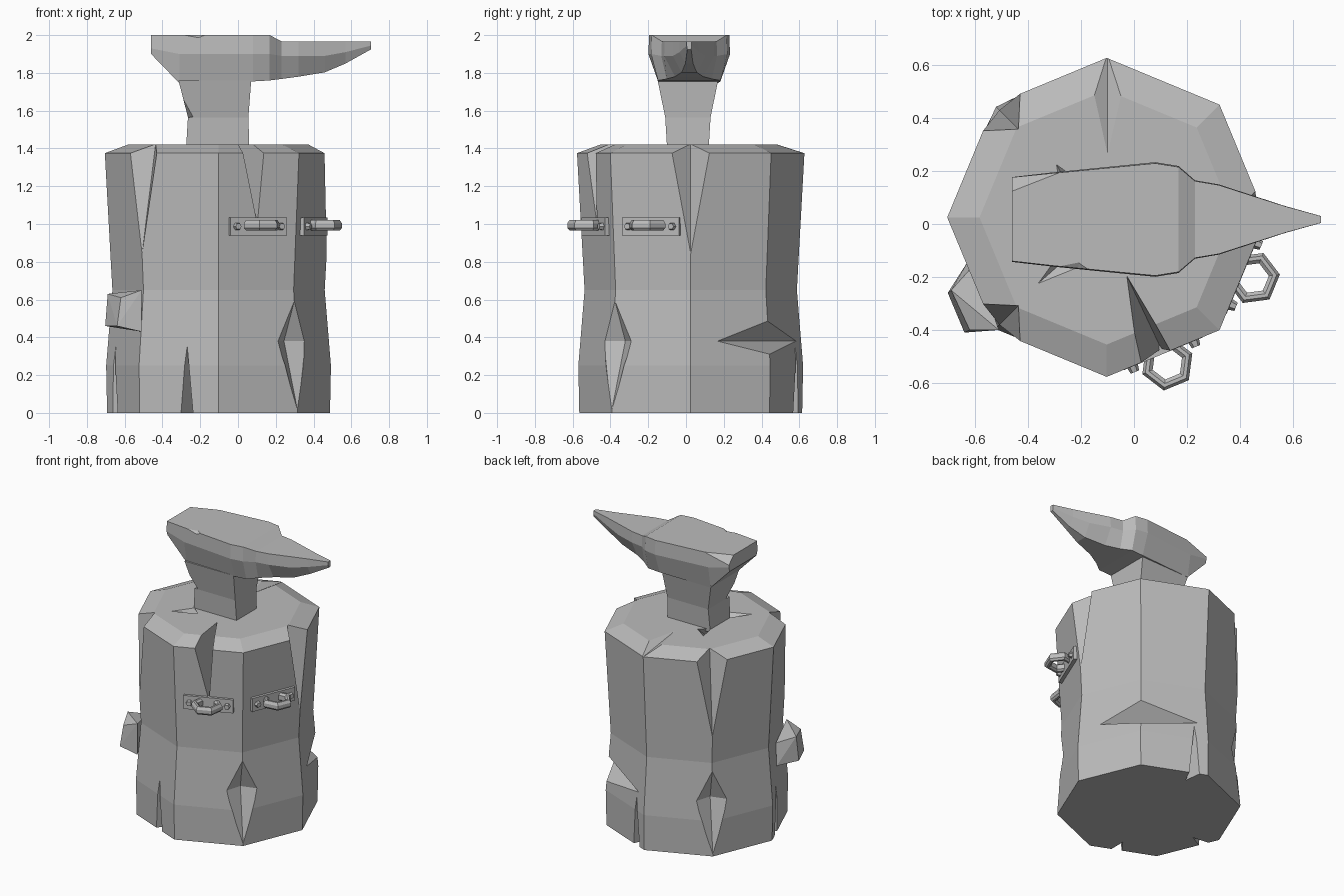
import bpy, bmesh
from math import sin, cos, pi, floor
from mathutils import Vector, Matrix

cube = bpy.data.objects.get("Cube")
if cube:
    bpy.data.objects.remove(cube)

grey = bpy.data.materials.new("plain_grey")
grey.use_nodes = True
grey.diffuse_color = (0.5, 0.5, 0.5, 1)
grey.node_tree.nodes["Principled BSDF"].inputs["Base Color"].default_value = (0.5, 0.5, 0.5, 1)


def finish(name, bm):
    bmesh.ops.recalc_face_normals(bm, faces=bm.faces)
    mesh = bpy.data.meshes.new(name)
    bm.to_mesh(mesh)
    bm.free()
    mesh.materials.append(grey)
    obj = bpy.data.objects.new(name, mesh)
    bpy.context.collection.objects.link(obj)
    return obj


def loft(name, rings):
    """Skin a stack of equal-sized rings and cap both ends."""
    bm = bmesh.new()
    loops = [[bm.verts.new(p) for p in ring] for ring in rings]
    n = len(loops[0])
    for a, b in zip(loops, loops[1:]):
        for i in range(n):
            j = (i + 1) % n
            bm.faces.new((a[i], a[j], b[j], b[i]))
    bm.faces.new(loops[0])
    bm.faces.new(loops[-1])
    return finish(name, bm)


def hull(name, points):
    bm = bmesh.new()
    for p in points:
        bm.verts.new(p)
    bmesh.ops.convex_hull(bm, input=bm.verts)
    return finish(name, bm)


def carve(target, points):
    """Cut a convex chip out of the target."""
    cutter = hull("cutter", points)
    cutter.hide_render = True
    mod = target.modifiers.new("chip", 'BOOLEAN')
    mod.operation = 'DIFFERENCE'
    mod.solver = 'EXACT'
    mod.object = cutter
    bpy.context.view_layer.objects.active = target
    bpy.ops.object.modifier_apply(modifier=mod.name)
    bpy.data.objects.remove(cutter)


# Octagonal stump; k counts its corners anticlockwise from +x
CX, CY = -0.103, 0.025


def at(k, r, z):
    f = k - floor(k)
    a, b = floor(k) * pi / 4, (floor(k) + 1) * pi / 4
    x = cos(a) * (1 - f) + cos(b) * f
    y = sin(a) * (1 - f) + sin(b) * f
    return Vector((CX + r * x, CY + r * y, z))


stump = loft("stump", [[at(k, r, z) for k in range(8)] for r, z in
                       ((0.59, 0.0), (0.595, 0.25), (0.562, 0.65), (0.602, 1.375), (0.48, 1.42))])

# Tall cracks running down from the rim at three corners
for k in (0, 3, 5):
    carve(stump, [at(k, 0.47, 1.43), at(k - 0.29, 0.63, 1.43), at(k + 0.29, 0.63, 1.43),
                  at(k, 0.575, 0.83), at(k, 0.75, 1.43)])
# Front crack above the first handle, and rear crack across the top
carve(stump, [(-0.03, -0.19, 1.43), (0.02, -0.56, 1.43), (0.16, -0.51, 1.43), at(6.5, 0.582, 1.0)])
carve(stump, [(-0.10, 0.19, 1.43), (-0.165, 0.48, 1.43), (-0.03, 0.49, 1.43), (-0.10, 0.64, 1.37)])
# Diamond gouges at two corners
for k in (3, 7):
    carve(stump, [at(k, 0.57, 0.6), at(k, 0.595, 0.0), at(k - 0.25, 0.59, 0.38),
                  at(k + 0.25, 0.59, 0.38), at(k, 0.49, 0.38), at(k, 0.8, 0.38)])
# Axe cut at the back corner
carve(stump, [at(0.32, 0.59, 0.38), at(1.9, 0.595, 0.38), at(1, 0.58, 0.49),
              at(1, 0.592, 0.31), at(1, 0.8, 0.38)])
# Splits at the foot
for k in (1.8, 4.25, 5.6):
    carve(stump, [at(k, 0.47, -0.02), at(k - 0.1, 0.63, -0.02),
                  at(k + 0.1, 0.63, -0.02), at(k, 0.592, 0.37)])
# Short cracks beside the anvil foot
for s in (-1, 1):
    carve(stump, [(-0.385 + 0.04 * (s + 1), 0.245 * s, 1.43), (-0.2, 0.17 * s, 1.43),
                  (-0.28, 0.1 * s, 1.43), (-0.22, 0.1 * s, 1.36)])

# Branch stub on the side
hull("branch_stub", [(-0.60, -0.15, 0.60), (-0.51, -0.40, 0.65), (-0.51, -0.40, 0.43),
                     (-0.62, -0.13, 0.45), (-0.69, -0.25, 0.63), (-0.62, -0.40, 0.61),
                     (-0.64, -0.41, 0.46), (-0.703, -0.26, 0.46)])

# Anvil foot
loft("anvil_foot", [[(x0, y0, z), (x1, y0, z), (x1, y1, z), (x0, y1, z)] for z, x0, x1, y0, y1 in
                    ((1.40, -0.275, 0.06, -0.10, 0.12), (1.565, -0.265, 0.055, -0.11, 0.13),
                     (1.76, -0.315, 0.07, -0.15, 0.17))])
foot = bpy.data.objects["anvil_foot"]
carve(foot, [(-0.29, -0.16, 1.69), (-0.22, -0.14, 1.57), (-0.28, -0.04, 1.56), (-0.32, -0.16, 1.56)])


# Anvil head and horn, six-sided sections along x
def section(x, top, w, mid, low, wl):
    half = [(w, top), (w * 1.02, mid), (wl, low)]
    yc = 0.017
    return ([(x, yc + a, z) for a, z in half] + [(x, yc - a, z) for a, z in reversed(half)])


head = loft("anvil_head", [section(*s) for s in (
    (-0.46, 2.0, 0.157, 1.93, 1.90, 0.15),
    (-0.31, 2.0, 0.174, 1.90, 1.745, 0.15),
    (0.08, 2.0, 0.212, 1.90, 1.755, 0.165),
    (0.168, 2.0, 0.198, 1.90, 1.76, 0.165),
    (0.23, 1.967, 0.145, 1.89, 1.768, 0.12),
    (0.32, 1.967, 0.13, 1.89, 1.78, 0.075),
    (0.46, 1.967, 0.085, 1.89, 1.803, 0.04),
    (0.57, 1.967, 0.05, 1.91, 1.85, 0.02),
    (0.705, 1.967, 0.013, 1.945, 1.925, 0.01))])
# Chipped edges of the head
carve(head, [(-0.36, -0.16, 2.01), (-0.11, -0.2, 2.01), (-0.21, -0.2, 1.965),
             (-0.21, -0.13, 2.01), (-0.21, -0.3, 2.01)])
carve(head, [(-0.47, 0.11, 2.01), (-0.24, 0.2, 2.01), (-0.47, 0.22, 1.9), (-0.47, 0.3, 2.01)])


# Iron brackets: plate, two bolts and a six-sided ring
def bracket(k, label):
    ang = k * pi / 4
    turn = Matrix.Translation((CX, CY, 0.987)) @ Matrix.Rotation(ang, 4, 'Z')
    bm = bmesh.new()
    bmesh.ops.create_cube(bm, size=1, matrix=turn @ Matrix.Translation((0.54, 0, 0))
                          @ Matrix.Diagonal((0.035, 0.325, 0.095, 1)))
    finish("plate_" + label, bm)
    for side in (-1, 1):
        bm = bmesh.new()
        bmesh.ops.create_cone(bm, cap_ends=True, segments=6, radius1=0.023, radius2=0.017, depth=0.03,
                              matrix=turn @ Matrix.Translation((0.565, side * 0.125, 0))
                              @ Matrix.Rotation(pi / 2, 4, 'Y'))
        finish("bolt_" + label, bm)
    # Ring lies flat, with corners along the plate
    bm = bmesh.new()
    tube = ((0.06, 0.018), (0.075, 0.03), (0.09, 0.03), (0.102, 0.012),
            (0.102, -0.012), (0.09, -0.025), (0.075, -0.025), (0.06, -0.014))
    loops = []
    for i in range(6):
        a = i * pi / 3 + pi / 2
        loops.append([bm.verts.new(turn @ Vector((0.598 + r * cos(a), r * sin(a), z + 0.004)))
                      for r, z in tube])
    n = len(tube)
    for i in range(6):
        a, b = loops[i], loops[(i + 1) % 6]
        for j in range(n):
            bm.faces.new((a[j], a[(j + 1) % n], b[(j + 1) % n], b[j]))
    finish("ring_" + label, bm)


bracket(6.5, "front")
bracket(7.5, "side")
